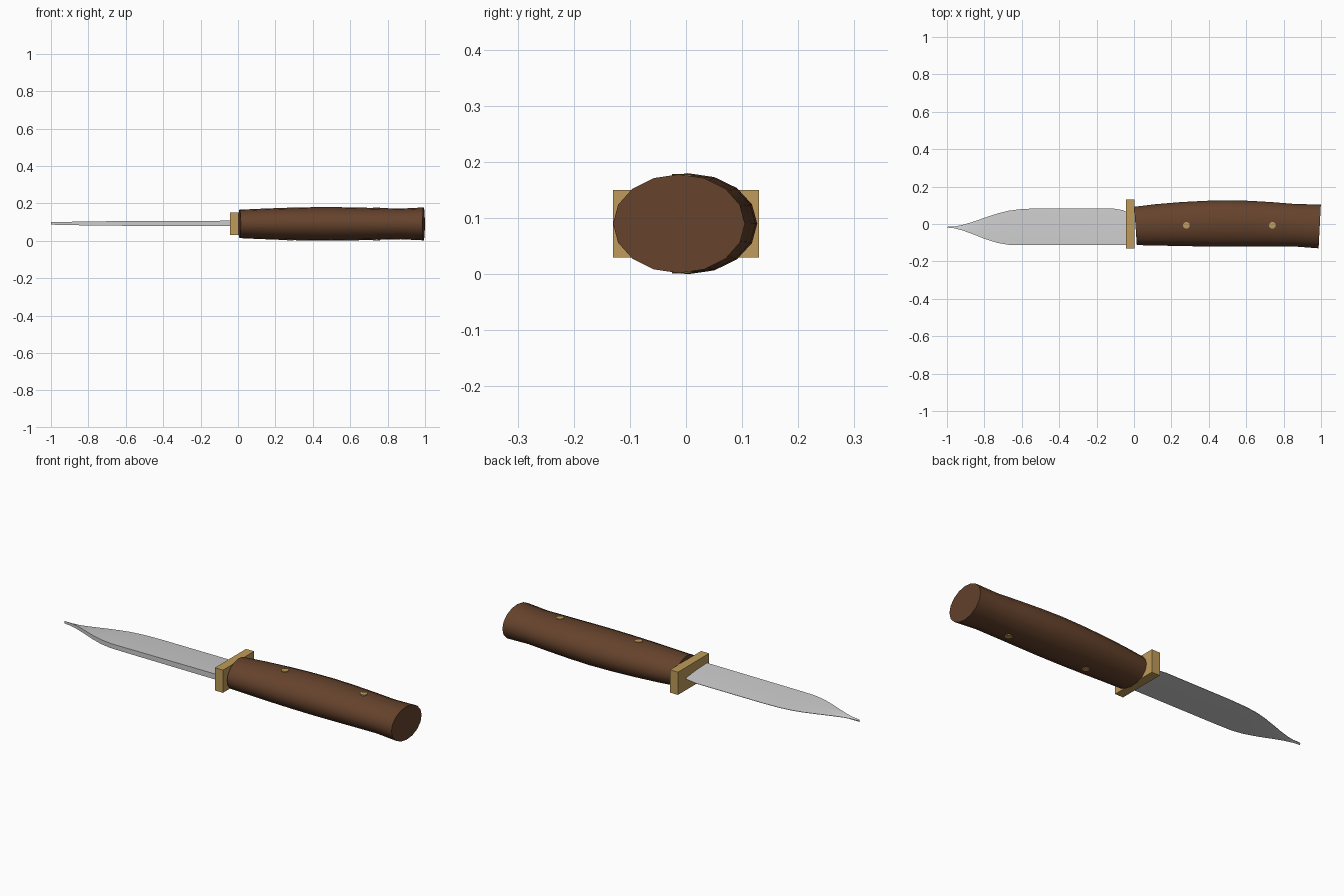
import bpy, bmesh
from math import sin, cos, tau, radians

if "Cube" in bpy.data.objects:
    bpy.data.objects.remove(bpy.data.objects["Cube"])


def material(name, color):
    m = bpy.data.materials.new(name)
    m.diffuse_color = (*color, 1)
    m.use_nodes = True
    m.node_tree.nodes["Principled BSDF"].inputs["Base Color"].default_value = m.diffuse_color
    return m


WOOD = material("wood", (0.13, 0.055, 0.025))
BRASS = material("brass", (0.52, 0.33, 0.10))


def loft(name, rings, mat=None):
    """Skin equal-length closed rings and cap both ends."""
    bm = bmesh.new()
    loops = [[bm.verts.new(p) for p in ring] for ring in rings]
    for a, b in zip(loops, loops[1:]):
        n = len(a)
        for i in range(n):
            bm.faces.new((a[i], a[(i + 1) % n], b[(i + 1) % n], b[i]))
    bm.faces.new(loops[0])
    bm.faces.new(loops[-1])
    bmesh.ops.recalc_face_normals(bm, faces=bm.faces)
    me = bpy.data.meshes.new(name)
    bm.to_mesh(me)
    bm.free()
    ob = bpy.data.objects.new(name, me)
    bpy.context.collection.objects.link(ob)
    finish(ob, mat)
    return ob


def finish(ob, mat):
    if mat:
        ob.data.materials.append(mat)
    bpy.ops.object.select_all(action='DESELECT')
    ob.select_set(True)
    bpy.context.view_layer.objects.active = ob
    bpy.ops.object.shade_smooth_by_angle(angle=radians(35))


# Blade: flat spine on -y, tapering to a sharp edge on +y
# station = x, spine y, edge y, half thickness
blade = [(-0.03, -0.112, 0.060, 0.0145), (-0.06, -0.112, 0.074, 0.0145),
         (-0.12, -0.112, 0.084, 0.0143), (-0.50, -0.112, 0.084, 0.0130),
         (-0.60, -0.112, 0.080, 0.0125), (-0.67, -0.111, 0.071, 0.0120),
         (-0.73, -0.101, 0.056, 0.0115), (-0.80, -0.079, 0.033, 0.0105),
         (-0.86, -0.055, 0.012, 0.0095), (-0.92, -0.033, -0.006, 0.0085),
         (-0.96, -0.023, -0.013, 0.0075), (-1.00, -0.019, -0.015, 0.0065)]
rings = []
for x, s, e, t in blade:
    m = s + (e - s) * 0.55
    z = 0.0925
    rings.append([(x, s, z - t), (x, m, z - t * 0.68), (x, e, z - 0.001),
                  (x, e, z + 0.001), (x, m, z + t * 0.68), (x, s, z + t)])
loft("blade", rings)

# Guard: plain brass block
bpy.ops.mesh.primitive_cube_add(size=1, location=(-0.0205, 0, 0.09))
guard = bpy.context.object
guard.name = "guard"
guard.scale = (0.047, 0.26, 0.12)
guard.data.materials.append(BRASS)

# Handle: 16-sided oval swelling in the middle, ends slightly slanted
# station = x, low y, high y, half height, slant
grip = [(0.008, -0.113, 0.092, 0.076, -0.007), (0.12, -0.115, 0.106, 0.081, -0.004),
        (0.25, -0.118, 0.117, 0.086, 0), (0.38, -0.120, 0.124, 0.089, 0),
        (0.50, -0.121, 0.127, 0.090, 0), (0.62, -0.121, 0.124, 0.088, 0),
        (0.75, -0.121, 0.116, 0.085, 0), (0.87, -0.121, 0.106, 0.082, 0.002),
        (0.993, -0.130, 0.105, 0.088, 0.006)]
N = 16
rings = []
for x, lo, hi, h, slant in grip:
    c, r = (lo + hi) / 2, (hi - lo) / 2
    rings.append([(x + slant * cos(tau * i / N), c + r * cos(tau * i / N),
                   0.09 + h * sin(tau * i / N)) for i in range(N)])
loft("handle", rings, WOOD)

# Rivets: brass pins through the handle
for i, (x, h) in enumerate([(0.28, 0.0885), (0.74, 0.0875)]):
    bpy.ops.mesh.primitive_cylinder_add(vertices=16, radius=0.018, depth=2 * h,
                                        location=(x, -0.007, 0.09))
    rivet = bpy.context.object
    rivet.name = f"rivet_{i + 1}"
    finish(rivet, BRASS)
